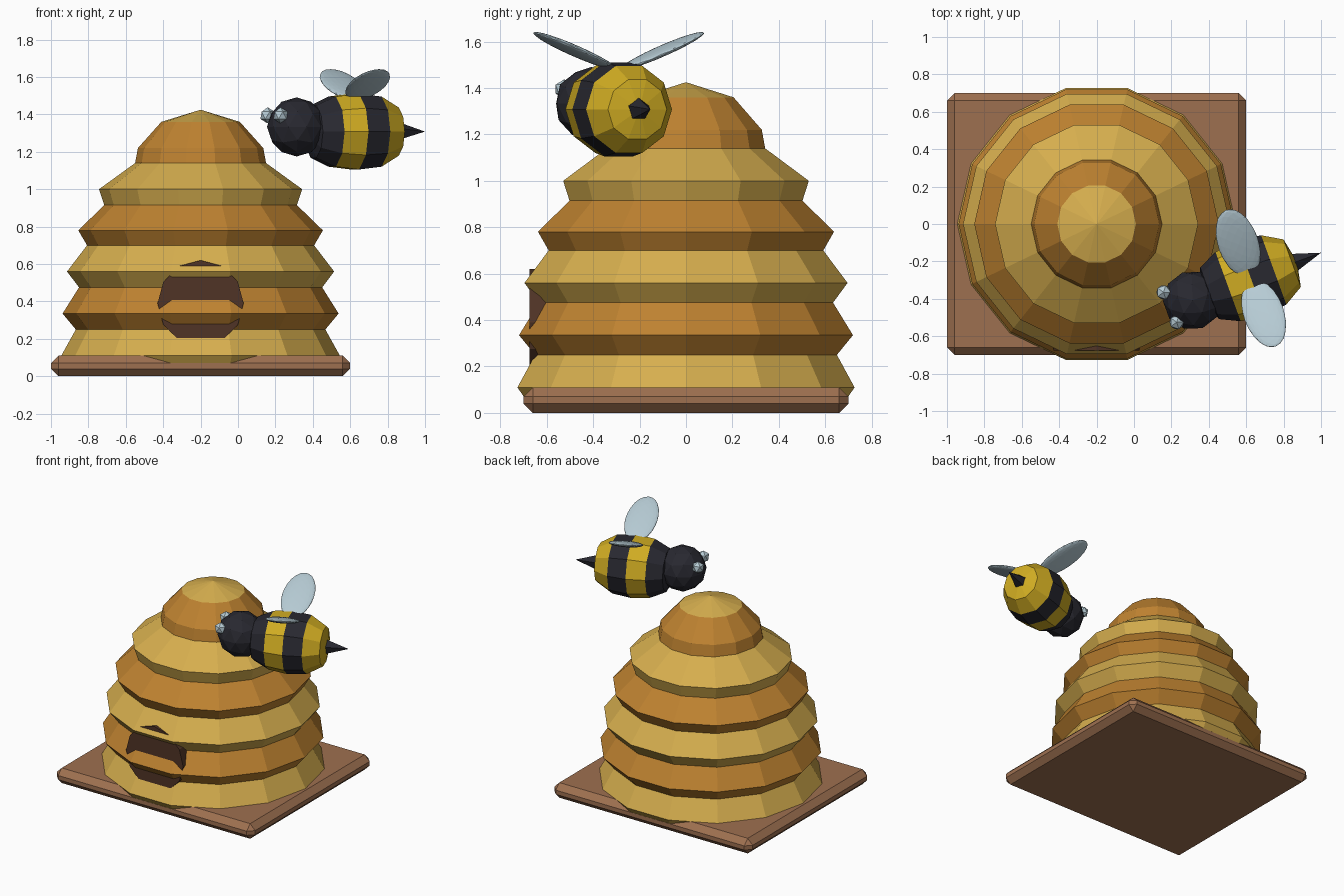
import bpy, bmesh, math
from mathutils import Matrix, Vector

cube = bpy.data.objects.get("Cube")
if cube:
    bpy.data.objects.remove(cube, do_unlink=True)


def material(name, *srgb):
    lin = [((c / 255 + 0.055) / 1.055) ** 2.4 for c in srgb] + [1.0]
    m = bpy.data.materials.new(name)
    m.use_nodes = True
    m.diffuse_color = lin
    m.node_tree.nodes["Principled BSDF"].inputs["Base Color"].default_value = lin
    return m


STRAW = material("straw", 214, 174, 78)
AMBER = material("amber", 190, 130, 48)
WOOD = material("wood", 158, 112, 80)
DARK = material("dark_brown", 80, 52, 38)
BLACK = material("black", 40, 40, 48)
YELLOW = material("yellow", 208, 172, 34)
PALE = material("pale_blue", 182, 203, 212)


def finish(name, bm, mats, matrix=Matrix()):
    bmesh.ops.recalc_face_normals(bm, faces=bm.faces[:])
    mesh = bpy.data.meshes.new(name)
    bm.to_mesh(mesh)
    bm.free()
    for m in mats:
        mesh.materials.append(m)
    obj = bpy.data.objects.new(name, mesh)
    obj.matrix_world = matrix
    bpy.context.collection.objects.link(obj)
    return obj


def lathe(name, profile, sides, mats, bands=None, start=0.0, matrix=Matrix()):
    """Spin (radius, height) points about local z; bands gives a material index per step."""
    bm = bmesh.new()
    rings = []
    for r, h in profile:
        if r == 0:
            rings.append([bm.verts.new((0, 0, h))] * sides)
        else:
            angles = [start + math.tau * i / sides for i in range(sides)]
            rings.append([bm.verts.new((r * math.cos(a), r * math.sin(a), h)) for a in angles])
    for k in range(len(rings) - 1):
        low, high = rings[k], rings[k + 1]
        for i in range(sides):
            j = (i + 1) % sides
            corners = list(dict.fromkeys((low[i], low[j], high[j], high[i])))
            face = bm.faces.new(corners)
            face.material_index = bands[k] if bands else 0
    for ring, (r, h) in ((rings[0], profile[0]), (rings[-1], profile[-1])):
        if r:
            bm.faces.new(ring)
    return finish(name, bm, mats, matrix)


def ball(name, mat, matrix, detail):
    bm = bmesh.new()
    bmesh.ops.create_icosphere(bm, subdivisions=detail, radius=1)
    return finish(name, bm, [mat], matrix)


# Bevelled wooden board
bm = bmesh.new()
bmesh.ops.create_cube(bm, size=1, matrix=Matrix.Diagonal((1.6, 1.4, 0.11, 1)))
bmesh.ops.bevel(bm, geom=bm.edges[:], offset=0.04, segments=1, affect='EDGES')
finish("base_board", bm, [WOOD], Matrix.Translation((-0.2, 0, 0.055)))

# Hive of stacked straw coils in alternating colours
hive_profile = [(0.67, 0.002), (0.745, 0.11), (0.667, 0.25), (0.738, 0.335), (0.65, 0.475),
                (0.714, 0.56), (0.607, 0.70), (0.654, 0.78), (0.515, 0.915), (0.543, 1.0),
                (0.35, 1.14), (0.335, 1.22), (0.21, 1.36), (0, 1.425)]
coil = [(k // 2) % 2 for k in range(len(hive_profile) - 1)]
lathe("hive", hive_profile, 14, [STRAW, AMBER], coil,
      matrix=Matrix.Translation((-0.2, 0, 0)))

# Round entrance poking through the front coils
lathe("entrance", [(0.23, 0), (0.23, 0.3)], 12, [DARK],
      matrix=Matrix.Translation((-0.2, -0.375, 0.39)) @ Matrix.Rotation(math.pi / 2, 4, 'X'))

# Bee frame: local z runs to the tail, local y is up, local x is sideways
turn = math.radians(20)
c, s = math.cos(turn), math.sin(turn)
bee = Matrix(((-s, 0, c, 0.625), (c, 0, s, -0.29), (0, 1, 0, 1.308), (0, 0, 0, 1)))

# Striped body and stinger
lathe("bee_body",
      [(0, -0.29), (0.147, -0.235), (0.197, -0.13), (0.213, 0),
       (0.197, 0.13), (0.135, 0.235), (0, 0.262)],
      10, [BLACK, YELLOW], [0, 0, 1, 0, 1, 1], matrix=bee)
lathe("stinger", [(0.055, 0.235), (0, 0.399)], 5, [BLACK], start=math.pi / 2, matrix=bee)

# Head
ball("bee_head", BLACK,
     Matrix.Translation((0.313, -0.408, 1.333)) @ Matrix.Rotation(turn, 4, 'Z')
     @ Matrix.Scale(0.158, 4), 2)

# Paired eyes and wings
for side, label in ((-1, "left"), (1, "right")):
    eye = Vector((0.193 - side * 0.035, -0.445 + side * 0.08, 1.395))
    ball(label + "_eye", PALE, Matrix.Translation(eye) @ Matrix.Scale(0.043, 4), 1)

    wing = (bee @ Matrix.Translation((side * 0.2, 0.252, 0))
            @ Matrix.Rotation(side * math.radians(23), 4, 'Z')
            @ Matrix.Diagonal((0.205, 0.02, 0.108, 1)))
    ball(label + "_wing", PALE, wing, 3)
